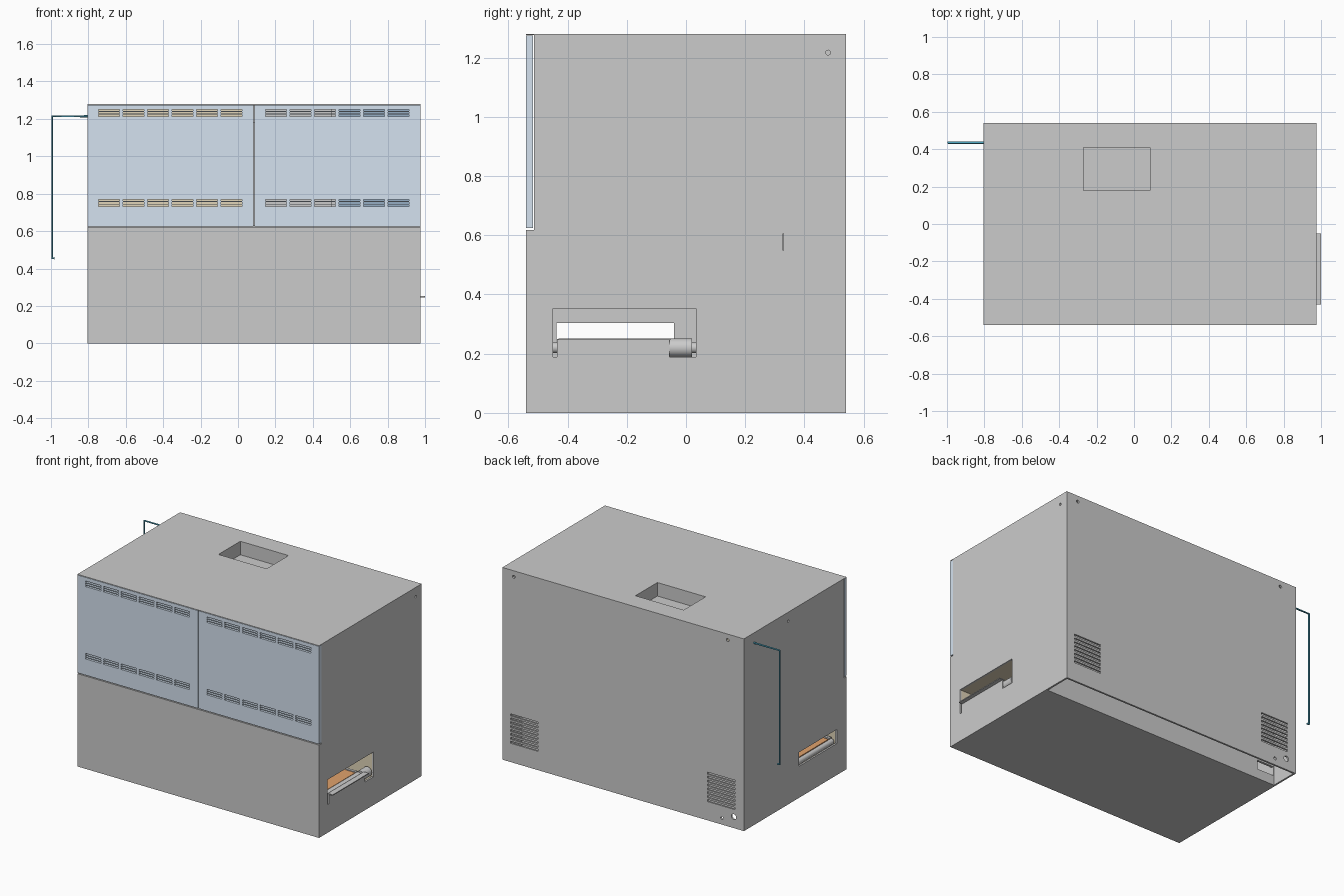
import bpy, bmesh, math
from mathutils import Matrix, Vector

if "Cube" in bpy.data.objects:
    bpy.data.objects.remove(bpy.data.objects["Cube"])


def material(name, rgb):
    m = bpy.data.materials.new(name)
    m.diffuse_color = (*rgb, 1)
    m.use_nodes = True
    m.node_tree.nodes["Principled BSDF"].inputs["Base Color"].default_value = m.diffuse_color
    return m


BLUE = material("door_blue", (0.66, 0.76, 0.87))
TEAL = material("pipe_teal", (0.08, 0.40, 0.55))
TAN = material("liner_tan", (0.75, 0.66, 0.48))
ORANGE = material("belt_orange", (0.75, 0.36, 0.15))
STEEL = material("equipment_blue", (0.30, 0.42, 0.55))


def make(name, boxes=(), rods=(), mat=None):
    """Boxes are (x0,x1,y0,y1,z0,z1); rods are (centre, axis, radius, length)."""
    bm = bmesh.new()
    for x0, x1, y0, y1, z0, z1 in boxes:
        m = (Matrix.Translation(((x0 + x1) / 2, (y0 + y1) / 2, (z0 + z1) / 2))
             @ Matrix.Diagonal((x1 - x0, y1 - y0, z1 - z0, 1)))
        bmesh.ops.create_cube(bm, size=1, matrix=m)
    for c, axis, r, length in rods:
        rot = Vector((0, 0, 1)).rotation_difference(Vector(axis)).to_matrix().to_4x4()
        bmesh.ops.create_cone(bm, cap_ends=True, segments=24, radius1=r, radius2=r,
                              depth=length, matrix=Matrix.Translation(c) @ rot)
    me = bpy.data.meshes.new(name)
    bm.to_mesh(me)
    bm.free()
    ob = bpy.data.objects.new(name, me)
    bpy.context.collection.objects.link(ob)
    if mat:
        me.materials.append(mat)
    return ob


def activate(ob):
    bpy.ops.object.select_all(action='DESELECT')
    ob.select_set(True)
    bpy.context.view_layer.objects.active = ob


def carve(ob, boxes=(), rods=()):
    cutter = make("cutter", boxes, rods)
    cutter.hide_render = True
    mod = ob.modifiers.new("cut", 'BOOLEAN')
    mod.operation, mod.solver, mod.object = 'DIFFERENCE', 'EXACT', cutter
    activate(ob)
    bpy.ops.object.modifier_apply(modifier=mod.name)
    bpy.data.objects.remove(cutter)


def smooth(ob):
    activate(ob)
    bpy.ops.object.shade_smooth_by_angle(angle=math.radians(35))


L, R, F, B, H = -0.805, 0.975, -0.54, 0.54, 1.28

# cabinet shell: front, upper and rear compartments (rear one open below)
body = make("cabinet", [(L, R, F, B, 0, H)])
carve(body, [(L + .012, R - .012, F + .012, .335, .012, .608),
             (L + .012, R - .012, -.51, B - .012, .622, H - .012),
             (L + .012, R - .012, .35, B - .012, -.1, .608)])

# door recess and top hatch opening
carve(body, [(L - .1, R + .1, F - .1, -.514, .618, 1.277)])
carve(body, [(L + .012, R - .012, -.53, -.5, .63, H - .012),
             (-.27, .085, .18, .41, 1.2, 1.4)])

# openings in the side walls, rear vents and screw holes
slots = [(x0, x0 + .204, .52, .6, .125 + i * .026, .139 + i * .026)
         for x0 in (.712, -.74) for i in range(8)]
carve(body,
      slots + [(.95, 1.1, -.45, .033, .25, .353),
               (-.9, -.78, -.437, -.04, .21, .303),
               (-.79, -.665, .33, .352, .065, .125),
               (.95, 1.1, .327, .33, .548, .606)],
      [((.89, B, 1.24), (0, 1, 0), .01, .06), ((-.685, B, 1.24), (0, 1, 0), .01, .06),
       ((-.643, B, .045), (0, 1, 0), .01, .06), ((-.73, B, .075), (0, 1, 0), .018, .06),
       ((R, .48, 1.217), (1, 0, 0), .008, .06), ((L, .074, 1.22), (1, 0, 0), .008, .06)])
carve(body, [(.95, 1.1, -.45, -.436, .188, .26), (.95, 1.1, -.056, .033, .188, .26)])

# louvred doors
for name, x0, x1, s0 in (("left_door", L, .082, -.745), ("right_door", .088, R, .148)):
    door = make(name, [(x0, x1, F, -.516, .624, 1.275)], mat=BLUE)
    carve(door, [(s0 + i * .131, s0 + i * .131 + .112, -.6, -.5, z + k * .014, z + k * .014 + .009)
                 for i in range(6) for k in range(3) for z in (.732, 1.214)])

# hatch well below the top opening
make("hatch_well", [(-.278, .093, .172, .418, 1.18, 1.19),
                    (-.278, -.27, .172, .418, 1.19, 1.268), (.085, .093, .172, .418, 1.19, 1.268),
                    (-.27, .085, .172, .18, 1.19, 1.268), (-.27, .085, .41, .418, 1.19, 1.268)])

# equipment seen behind the louvres
make("left_equipment", [(-.78, .06, -.44, .1, .64, 1.26)], mat=TAN)
make("middle_equipment", [(.12, .50, -.44, .1, .64, 1.26)])
make("right_equipment", [(.52, .95, -.44, .1, .64, 1.26)], mat=STEEL)

# conveyor tunnel
make("tunnel_liner", [(L + .012, R - .012, -.456, .041, .354, .360),
                      (L + .012, R - .012, .035, .041, .15, .354),
                      (L + .012, R - .012, -.456, -.451, .15, .354),
                      (L + .012, R - .012, -.451, .035, .145, .15)], mat=TAN)
make("conveyor_belt", [(-.77, .92, -.40, -.08, .236, .244)], mat=ORANGE)
make("conveyor_rails", [(-.77, .92, -.43, -.41, .18, .247), (-.77, .92, -.075, -.057, .18, .247)])
smooth(make("conveyor_rollers", rods=[((.93, -.245, .218), (0, 1, 0), .026, .37),
                                      ((-.77, -.245, .218), (0, 1, 0), .02, .37)]))
smooth(make("drive_motor", rods=[((.94, -.018, .22), (0, 1, 0), .032, .076),
                                 ((.94, .026, .22), (0, 1, 0), .018, .014),
                                 ((.94, -.443, .22), (0, 1, 0), .018, .014)]))
make("exit_lip", [(R - .012, 1.0, -.43, -.052, .246, .252)])

# side pipe
curve = bpy.data.curves.new("side_pipe", 'CURVE')
curve.dimensions = '3D'
curve.bevel_depth, curve.bevel_resolution, curve.use_fill_caps = .006, 3, True
points = [(L + .015, .435, 1.214), (-.994, .435, 1.214), (-.994, .435, .455), (-.98, .435, .455)]
spline = curve.splines.new('POLY')
spline.points.add(len(points) - 1)
for p, co in zip(spline.points, points):
    p.co = (*co, 1)
pipe = bpy.data.objects.new("side_pipe", curve)
bpy.context.collection.objects.link(pipe)
curve.materials.append(TEAL)
activate(pipe)
bpy.ops.object.convert(target='MESH')
smooth(bpy.context.view_layer.objects.active)
